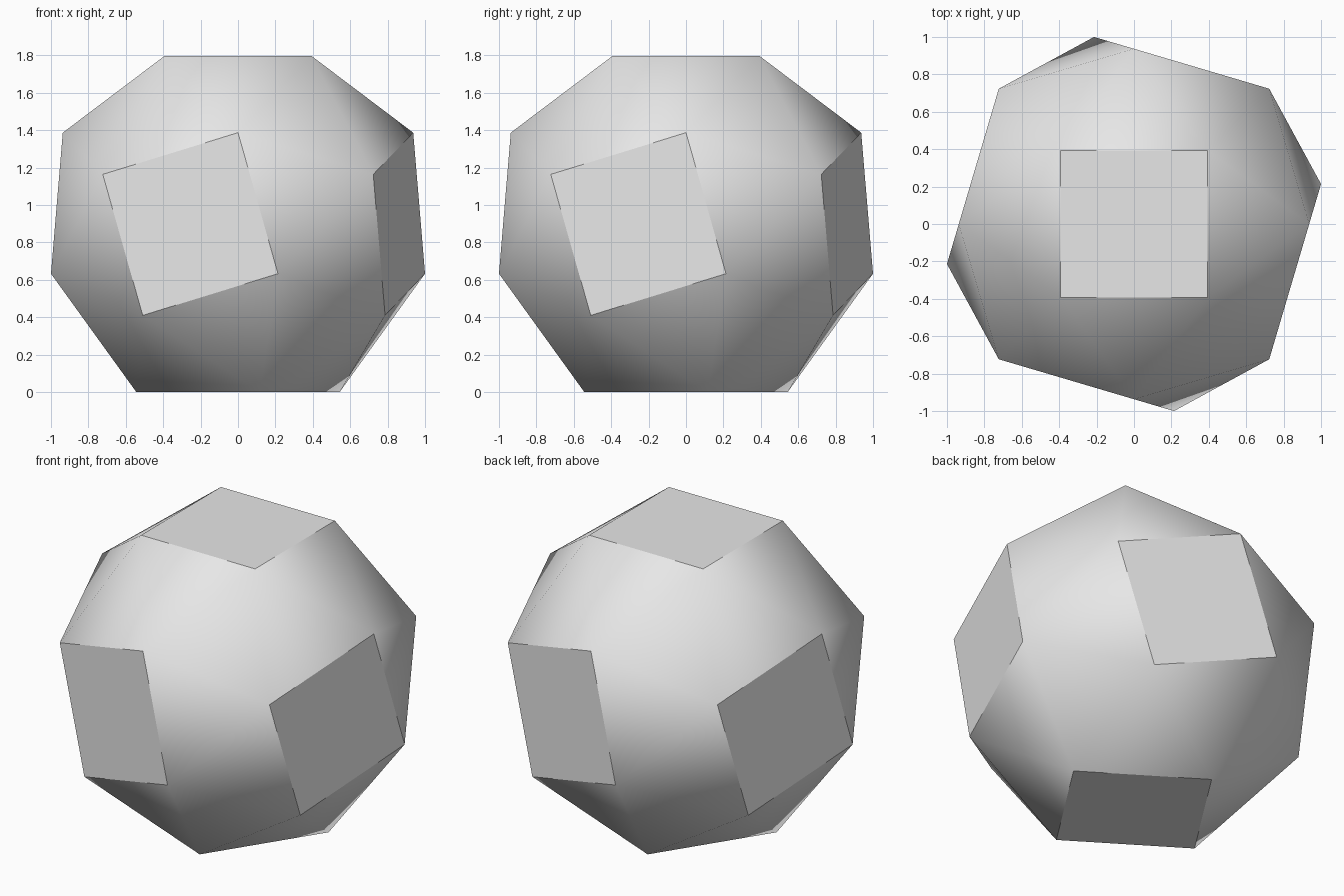
import bpy
import bmesh
from math import atan2, cos, sin, pi, radians, hypot

old = bpy.data.objects.get("Cube")
if old:
    bpy.data.objects.remove(old, do_unlink=True)

# Snub cube proportions from the tribonacci constant
T = 1.8392868
INV = 1 / T
TWIST = atan2(INV, T)
SCALE = 1 / (hypot(T, 1) * cos(pi / 4 - 2 * TWIST))

# Upper rings of four corners: radius, height, azimuth
upper = [
    (hypot(1, INV), T, pi / 4),
    (hypot(T, INV), 1, 0),
    (hypot(T, 1), INV, pi / 4),
]
# A half turn about a level axis gives the lower rings
lower = [(r, -z, -2 * TWIST - a) for r, z, a in upper]

# Corners wrapped in a convex hull, coplanar triangles joined into squares
bm = bmesh.new()
for r, z, a in upper + lower:
    for k in range(4):
        b = a + k * pi / 2
        bm.verts.new((SCALE * r * cos(b), SCALE * r * sin(b), SCALE * (z + T)))
bmesh.ops.convex_hull(bm, input=bm.verts[:])
bmesh.ops.dissolve_limit(bm, angle_limit=radians(2), verts=bm.verts[:], edges=bm.edges[:])
bmesh.ops.recalc_face_normals(bm, faces=bm.faces[:])
mesh = bpy.data.meshes.new("snub_cube")
bm.to_mesh(mesh)
bm.free()

solid = bpy.data.objects.new("snub_cube", mesh)
bpy.context.collection.objects.link(solid)

# Plain grey material
grey = bpy.data.materials.new("light_grey")
grey.use_nodes = True
colour = (0.8, 0.8, 0.8, 1)
grey.diffuse_color = colour
for node in grey.node_tree.nodes:
    if node.type == "BSDF_PRINCIPLED":
        node.inputs["Base Color"].default_value = colour
mesh.materials.append(grey)

# Triangles blend together, square borders stay sharp
bpy.ops.object.select_all(action="DESELECT")
solid.select_set(True)
bpy.context.view_layer.objects.active = solid
bpy.ops.object.shade_smooth_by_angle(angle=radians(30))
